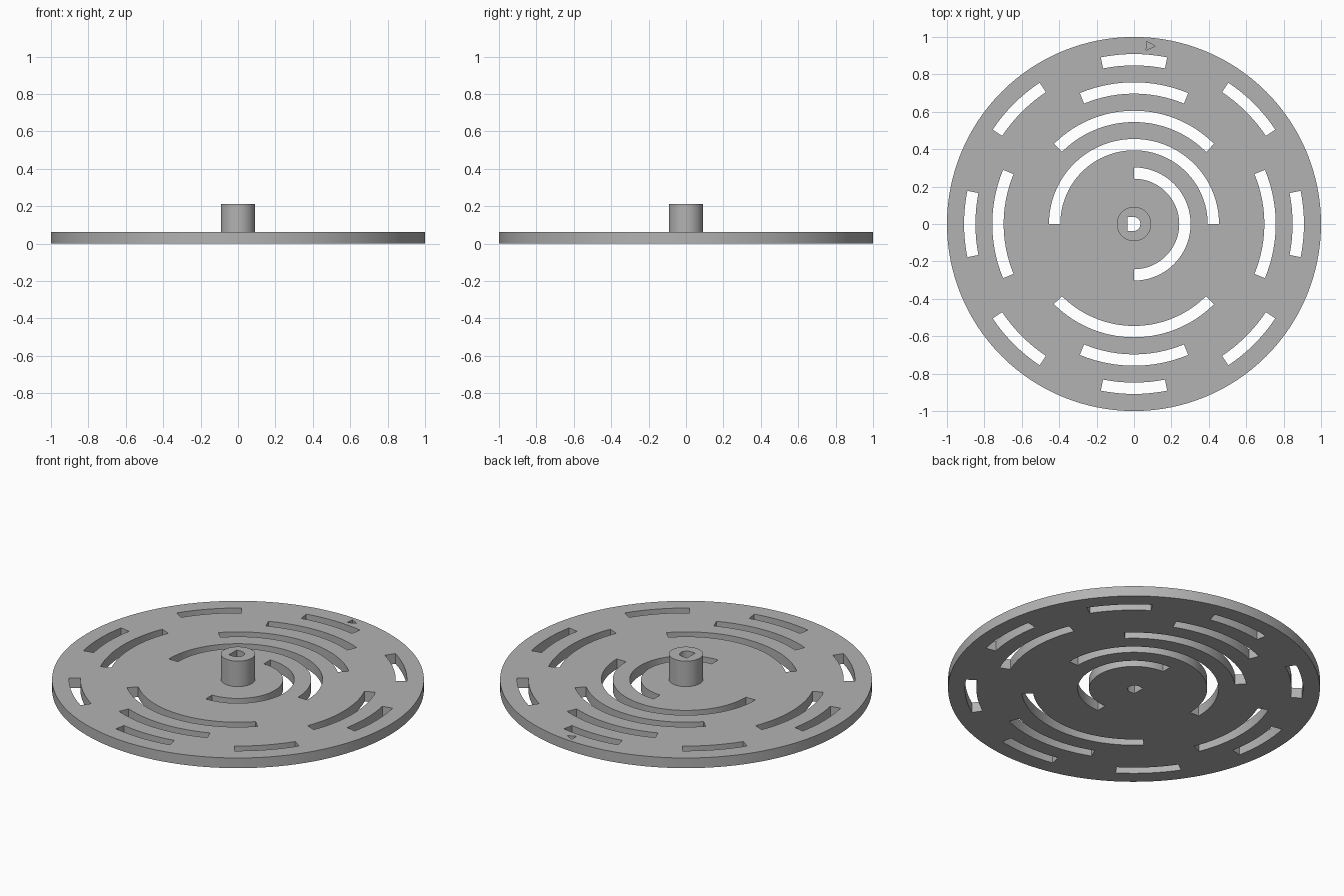
import bpy, bmesh
from math import cos, sin, radians, pi

cube = bpy.data.objects.get("Cube")
if cube:
    bpy.data.objects.remove(cube, do_unlink=True)

TOP = 0.0606      # plate thickness
HUB_TOP = 0.212

grey = bpy.data.materials.new("mid grey")
grey.use_nodes = True
grey.diffuse_color = (0.45, 0.45, 0.45, 1)
grey.node_tree.nodes["Principled BSDF"].inputs["Base Color"].default_value = (0.45, 0.45, 0.45, 1)


def arc(radius, start, end, steps, cx=0):
    """Points along an arc, angles in degrees."""
    angles = [radians(start + (end - start) * i / steps) for i in range(steps + 1)]
    return [(cx + radius * cos(a), radius * sin(a)) for a in angles]


def prisms(name, outlines, z0, z1):
    """One object holding an upright prism for every outline."""
    bm = bmesh.new()
    for outline in outlines:
        base = bm.faces.new([bm.verts.new((x, y, z0)) for x, y in outline])
        ext = bmesh.ops.extrude_face_region(bm, geom=[base], use_keep_orig=True)
        verts = [g for g in ext["geom"] if isinstance(g, bmesh.types.BMVert)]
        bmesh.ops.translate(bm, verts=verts, vec=(0, 0, z1 - z0))
    bmesh.ops.recalc_face_normals(bm, faces=bm.faces)
    mesh = bpy.data.meshes.new(name)
    bm.to_mesh(mesh)
    bm.free()
    mesh.materials.append(grey)
    obj = bpy.data.objects.new(name, mesh)
    bpy.context.collection.objects.link(obj)
    return obj


def combine(target, tool, operation):
    """Apply a boolean and discard the tool object."""
    mod = target.modifiers.new(operation.title(), "BOOLEAN")
    mod.operation, mod.solver, mod.object = operation, "EXACT", tool
    bpy.context.view_layer.objects.active = target
    bpy.ops.object.modifier_apply(modifier=mod.name)
    bpy.data.objects.remove(tool, do_unlink=True)


# Round plate with the shaft hub standing on it
disc = prisms("slotted_disc", [arc(1, 0, 360, 128)[:-1]], 0, TOP)
hub = prisms("hub", [arc(0.092, 0, 360, 48)[:-1]], TOP / 2, HUB_TOP)
combine(disc, hub, "UNION")

# Concentric rings of slots: inner radius, slot count, first centre, angular width
rings = [(0.848, 8, 0, 22.5), (0.697, 4, 0, 45), (0.545, 2, 90, 90),
         (0.394, 1, 90, 180), (0.242, 1, 0, 180)]
slots = []
for inner, count, first, width in rings:
    steps = max(8, round(width / 3))
    for i in range(count):
        a = first + 360 * i / count
        lo, hi = a - width / 2, a + width / 2
        slots.append(arc(inner + 0.0606, lo, hi, steps) + arc(inner, hi, lo, steps))
combine(disc, prisms("slot_cutter", slots, -0.1, TOP + 0.1), "DIFFERENCE")

# D-shaped shaft bore
bore = [(-0.034, -0.038)] + arc(0.038, -90, 90, 16, -0.004) + [(-0.034, 0.038)]
combine(disc, prisms("bore_cutter", [bore], -0.1, HUB_TOP + 0.1), "DIFFERENCE")

# Shallow direction arrow near the rim
arrow = [(0.068, 0.976), (0.065, 0.93), (0.114, 0.951)]
combine(disc, prisms("arrow_cutter", [arrow], TOP - 0.03, TOP + 0.1), "DIFFERENCE")

disc.select_set(True)
bpy.context.view_layer.objects.active = disc
bpy.ops.object.shade_smooth_by_angle(angle=radians(30))
